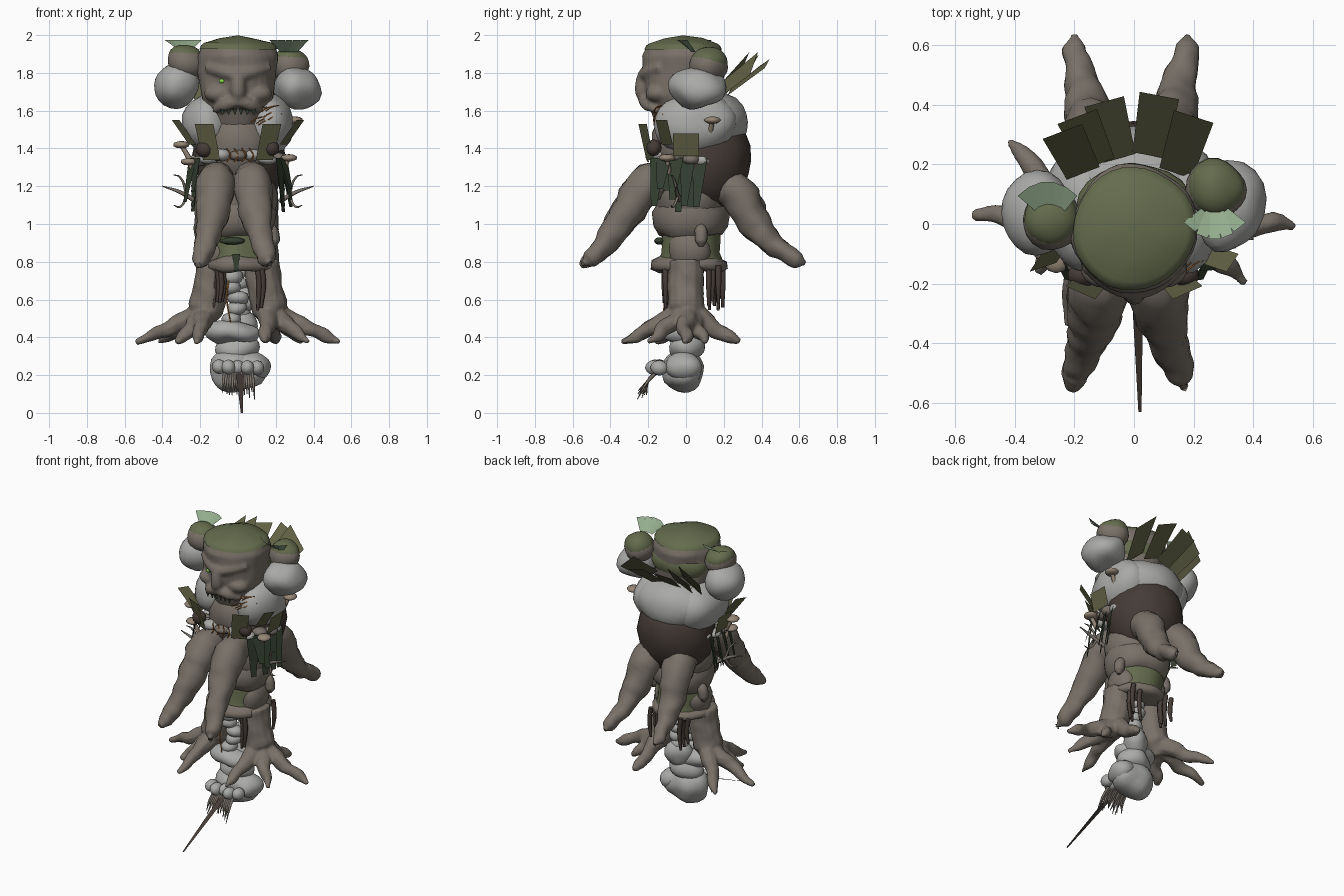
import bpy, bmesh, math, random
from mathutils import Vector, noise

random.seed(4)
default = bpy.data.objects.get("Cube")
if default:
    bpy.data.objects.remove(default)


def material(name, r, g, b):
    m = bpy.data.materials.new(name)
    m.use_nodes = True
    m.diffuse_color = (r, g, b, 1)
    m.node_tree.nodes["Principled BSDF"].inputs["Base Color"].default_value = (r, g, b, 1)
    return m


bark = material("bark", .19, .165, .14)
dark = material("dark_bark", .06, .045, .038)
stone = material("stone", .4, .4, .39)
moss = material("moss", .13, .15, .075)
olive = material("olive_leaf", .12, .12, .06)
deep = material("deep_leaf", .035, .05, .03)
pale = material("pale_leaf", .3, .42, .27)
glow = material("eye_glow", .25, .7, .06)
rust = material("rust_vine", .5, .17, .03)
cream = material("mushroom", .3, .24, .18)


def roughen(mesh, amount, scale):
    for v in mesh.vertices:
        v.co += v.normal * amount * noise.noise(v.co * scale)


def add(name, mesh, mat, smooth=True):
    ob = bpy.data.objects.new(name, mesh)
    bpy.context.collection.objects.link(ob)
    mesh.materials.clear()
    mesh.materials.append(mat)
    mesh.polygons.foreach_set("use_smooth", [smooth] * len(mesh.polygons))
    return ob


def from_bmesh(name, bm, mat, lump=0, smooth=True):
    bmesh.ops.recalc_face_normals(bm, faces=bm.faces)
    mesh = bpy.data.meshes.new(name)
    bm.to_mesh(mesh)
    bm.free()
    roughen(mesh, lump, 8)
    return add(name, mesh, mat, smooth)


def blob(name, loc, size, mat, lump=.015, detail=3):
    bm = bmesh.new()
    bmesh.ops.create_icosphere(bm, subdivisions=detail, radius=1)
    bmesh.ops.scale(bm, vec=size, verts=bm.verts)
    bmesh.ops.translate(bm, vec=loc, verts=bm.verts)
    return from_bmesh(name, bm, mat, lump)


def limb(name, path, mat, lump=0, sides=2):
    """Tapered tube through (x, y, z, radius) points."""
    curve = bpy.data.curves.new(name, "CURVE")
    curve.dimensions = "3D"
    curve.bevel_depth = 1
    curve.bevel_resolution = sides
    curve.use_fill_caps = True
    spline = curve.splines.new("BEZIER")
    spline.resolution_u = 6
    spline.bezier_points.add(len(path) - 1)
    for point, (x, y, z, r) in zip(spline.bezier_points, path):
        point.co = x, y, z
        point.radius = r
        point.handle_left_type = point.handle_right_type = "AUTO"
    tmp = bpy.data.objects.new(name, curve)
    bpy.context.collection.objects.link(tmp)
    graph = bpy.context.evaluated_depsgraph_get()
    mesh = bpy.data.meshes.new_from_object(tmp.evaluated_get(graph))
    bpy.data.objects.remove(tmp)
    roughen(mesh, lump, 14)
    return add(name, mesh, mat)


def lathe(name, profile, mat, y=0, lump=.02):
    bm = bmesh.new()
    verts = [bm.verts.new((r, y, z)) for r, z in profile]
    edges = [bm.edges.new(pair) for pair in zip(verts, verts[1:])]
    bmesh.ops.spin(bm, geom=verts + edges, cent=(0, y, 0), axis=(0, 0, 1),
                   angle=math.tau, steps=32, use_duplicate=False)
    bmesh.ops.remove_doubles(bm, verts=bm.verts, dist=.0005)
    return from_bmesh(name, bm, mat, lump)


def leaf(name, base, tip, width, mat, taper=1.0):
    """Flat card from base to tip; width is its half-width vector."""
    base, tip, width = Vector(base), Vector(tip), Vector(width)
    bm = bmesh.new()
    bm.faces.new([bm.verts.new(p) for p in
                  (base - width, base + width, tip + width * taper, tip - width * taper)])
    return from_bmesh(name, bm, mat, smooth=False)


def fuse(name, parts, voxel=.011):
    bpy.ops.object.select_all(action="DESELECT")
    for ob in parts:
        ob.select_set(True)
    bpy.context.view_layer.objects.active = parts[0]
    bpy.ops.object.join()
    ob = bpy.context.object
    ob.name = name
    remesh = ob.modifiers.new("blend", "REMESH")
    remesh.mode, remesh.voxel_size, remesh.use_smooth_shade = "VOXEL", voxel, True
    relax = ob.modifiers.new("relax", "SMOOTH")
    relax.iterations = 3


# Head with brow, nose, cheeks and moustache
face = [lathe("head", [(0, 1.45), (.13, 1.5), (.17, 1.58), (.198, 1.68), (.205, 1.8),
                       (.212, 1.89), (.19, 1.95), (0, 1.96)], bark, -.015),
        limb("nose", [(0, -.19, 1.83, .035), (0, -.225, 1.77, .038), (0, -.23, 1.7, .042),
                      (0, -.215, 1.65, .03)], bark)]
for s in (-1, 1):
    face += [limb("brow", [(s * .16, -.13, 1.83, .03), (s * .08, -.195, 1.805, .034),
                           (0, -.225, 1.785, .036)], bark),
             blob("cheek", (s * .1, -.15, 1.69), (.08, .065, .05), bark, 0),
             limb("moustache", [(0, -.22, 1.655, .035), (s * .07, -.2, 1.63, .035),
                                (s * .13, -.15, 1.6, .015)], bark)]
    blob("eye", (s * .078 - .007, -.2, 1.757), (.016, .014, .012), glow, 0, 2)
fuse("head", face)
lathe("moss_cap", [(.206, 1.925), (.197, 1.945), (.18, 1.957), (.1, 1.98), (0, 2)], moss, -.015, .012)
blob("moss_nape", (0, .06, 1.79), (.195, .14, .12), moss)
for i in range(6):
    x = (i - 2.5) * .033
    leaf("beard_tuft", (x, -.215, 1.61), (x, -.21, 1.58), (.012, 0, 0), deep, .3)

# Torso
blob("chest", (0, -.02, 1.42), (.18, .16, .22), bark)
blob("belly", (0, .025, 1.15), (.205, .19, .2), bark)
blob("dark_back", (0, .105, 1.34), (.25, .24, .28), dark)
blob("back_stone", (0, .11, 1.54), (.26, .222, .17), stone)
for s in (-1, 1):
    blob("side_stone", (s * .16, .05, 1.53), (.135, .22, .165), stone)
    blob("dark_knot", (s * .175, -.17, 1.4), (.045, .04, .045), dark, .01, 2)
for i in range(16):
    a = math.tau * i / 16
    if math.sin(a) < .5:
        blob("belt_stone", (.22 * math.cos(a), .02 + .19 * math.sin(a), 1.35 + random.uniform(-.02, .02)),
             (.055, .05, .032), stone if i % 3 else bark, .02, 2)

# Shoulder boulders with mossy balls
blob("right_shoulder", (-.325, .035, 1.735), (.125, .14, .12), stone)
blob("left_shoulder", (.31, .06, 1.725), (.12, .155, .115), stone, .03)
for x, y, z in ((-.275, .02, 1.855), (.28, .115, 1.835)):
    blob("shoulder_ball", (x, y, z), (.1, .1, .093), bark)
    blob("shoulder_moss", (x, y + .005, z + .022), (.093, .095, .08), moss)

# Four thick root arms
front = [(.08, -.06, 1.24, .08), (.095, -.19, 1.22, .105), (.11, -.3, 1.08, .09),
         (.135, -.39, .95, .07), (.16, -.46, .86, .055), (.175, -.51, .81, .045), (.19, -.55, .785, .015)]
rear = [(.09, .16, 1.25, .1), (.12, .28, 1.15, .1), (.14, .36, 1.01, .085),
        (.16, .45, .9, .062), (.175, .53, .845, .05), (.185, .59, .81, .04), (.19, .63, .79, .012)]
for s in (-1, 1):
    limb("front_arm", [(s * x - .02, y, z, r) for x, y, z, r in front], bark, .015, 5)
    limb("rear_arm", [(s * x - .01, y, z, r) for x, y, z, r in rear], bark, .015, 5)

# Waist tiers
lathe("waist", [(0, .75), (.17, .75), (.2, .765), (.195, .8), (.15, .825)], bark, .02)
lathe("moss_waist", [(.17, .79), (.155, .85), (.165, .92), (.15, .98)], moss, .03)
lathe("hip_ring", [(.14, .925), (.175, .94), (.197, .99), (.2, 1.06), (.17, 1.12)], bark, .025)
for s in (-1, 1):
    limb("knot", [(s * .14, .07, 1, .025), (s * .18, .08, .96, .035), (s * .19, .08, .91, .033),
                  (s * .19, .08, .88, .012)], bark)
    blob("hip_side", (s * .11, .02, .86), (.08, .11, .12), bark)
blob("waist_stone", (-.03, -.14, .91), (.07, .03, .02), deep, 0, 2)
leaf("waist_leaf", (-.01, -.19, .84), (-.01, -.19, .75), (.02, 0, 0), deep, .5)

# Legs with spreading root toes
toes = {-1: [(-.54, .03), (-.42, .28), (-.22, -.34), (-.32, -.16)],
        1: [(.54, -.01), (.37, -.2), (.14, -.34), (.2, .28), (.34, .1)]}
for s, tips in toes.items():
    parts = [limb("leg", [(s * .125, 0, .8, .095), (s * .14, 0, .67, .095),
                          (s * .17, 0, .55, .095), (s * .2, 0, .46, .05)], bark, .01, 4)]
    for x, y in tips:
        dx, dy = x - s * .17, y
        parts.append(limb("toe", [(s * .17 + dx * t, dy * t + w, z, r) for t, z, r, w in
                                  ((0, .53, .065, 0), (.3, .49, .055, .01), (.55, .445, .043, -.01),
                                   (.8, .405, .033, .01), (1, .375, .014, 0))], bark, .012))
    fuse("root_foot", parts, .01)

# Stone spine, pelvis and foot boulder
for i in range(5):
    for s in (-1, 1):
        blob("spine_stone", (s * .02 + random.uniform(-.02, .02), s * .04, .73 - i * .055 + s * .012),
             (.055, .055, .042), stone, .025, 2)
blob("pelvis_stone", (-.03, -.03, .425), (.155, .1, .065), stone, .03)
blob("pelvis_back_stone", (.02, .04, .46), (.09, .08, .08), stone, .03)
blob("neck_stone", (0, 0, .35), (.11, .09, .08), stone, .03)
blob("foot_boulder", (-.01, -.01, .22), (.145, .115, .11), stone, .03)
blob("foot_flank", (.07, -.02, .25), (.11, .1, .07), stone, .03)
for i in range(5):
    blob("toe_stone", (-.1 + i * .05, -.14 - .025 * (i % 2), .24), (.038, .05, .04), stone, .01, 2)
for i in range(14):
    x = -.07 + i * .011
    limb("root_hair", [(x, -.15, .22, .009), (x * 1.1, -.2, .17, .008),
                       (x * 1.2, -.23 + random.uniform(-.03, .03), random.uniform(.07, .12), .002)], bark)
leaf("spike", (.01, -.17, .21), (.02, -.63, 0), (.021, 0, 0), dark, .25)

# Hanging roots under the waist
for i in range(18):
    s = -1 if i % 2 else 1
    x, y = s * random.uniform(.08, .15), random.choice((-.1, .14, .19)) + random.uniform(-.02, .02)
    limb("hanging_root", [(x, y, .78, .016), (x + .01, y, .68, .015),
                          (x, y, random.uniform(.54, .62), .008)], dark)

# Leaves behind the head
for x, y, tip_x, tip_y, roll in ((-.17, .17, -.24, .31, .05), (-.12, .2, -.19, .36, .04), (-.05, .22, -.1, .41, .01),
                                 (.05, .23, .085, .43, -.02), (.14, .17, .2, .36, -.05)):
    leaf("back_leaf", (x, y, 1.7), (tip_x, tip_y, 1.85), (.055, (tip_x - x) * -.3, roll), olive, 1.2)

# Leaf skirt and chest leaves
for s in (-1, 1):
    for i in range(8):
        y = -.15 + i * .032
        leaf("skirt_leaf", (s * (.22 + .02 * (i % 2)), y, 1.35),
             (s * (.24 + .04 * (i % 2)), y - .02, random.uniform(1.06, 1.2)), (s * .02, .04, 0), deep, .4)
    leaf("chest_leaf", (s * .14, -.19, 1.34), (s * .18, -.23, 1.53), (.045, s * .02, 0), olive, 1.1)
    leaf("side_leaf", (s * .27, 0, 1.36), (s * .3, 0, 1.48), (0, .07, 0), olive)
    leaf("flank_leaf", (s * .24, -.1, 1.42), (s * .33, -.13, 1.55), (.02, .03, 0), olive)
    # Branching twigs
    limb("twig", [(s * .22, -.03, 1.12, .014), (s * .31, -.05, 1.17, .01), (s * .4, -.05, 1.2, .003)], bark)
    for z in (1.09, 1.25):
        limb("twig", [(s * .27, -.04, 1.15, .008), (s * .31, -.07, z, .006), (s * .34, -.08, z + .01, .002)], bark)

# Leaf fans on the shoulders
for i in range(5):
    t = (i - 2) / 2
    leaf("left_fan", (.27 + t * .03, .04, 1.91), (.27 + t * .085, -.05 + t * t * .04, 1.975),
         (.015, t * .012, 0), pale, 1.3)
    leaf("right_fan", (-.28 + t * .03, .05, 1.93), (-.29 + t * .08, .14 - t * t * .03, 1.975),
         (.015, -t * .012, 0), pale, 1.3)

# Mushrooms
for x, y, z in ((-.3, -.08, 1.42), (-.26, -.12, 1.33), (.3, .14, 1.55), (.27, -.1, 1.35)):
    blob("mushroom_cap", (x, y, z), (.045, .045, .02), cream, 0, 2)
    limb("mushroom_stem", [(x, y, z, .012), (x * .85, y * .9, z - .08, .015)], cream)

# Rust vines on the chest, beard and spine
for i in range(8):
    x, z = .1 + i * .013, 1.52 + .08 * random.random()
    limb("vine", [(x - .03, -.17, z, .003), (x, -.19 + x * .2, z + .02, .003),
                  (x + .04, -.16 + x * .2, z + .03, .002)], rust)
for i in range(4):
    x = -.06 + i * .04
    limb("vine", [(x, -.2, 1.33, .004), (x + .02, -.21, 1.36, .004), (x, -.19, 1.4, .003)], rust)
limb("vine", [(-.04, -.08, .74, .004), (-.06, -.11, .62, .005), (-.04, -.12, .48, .003)], rust)
